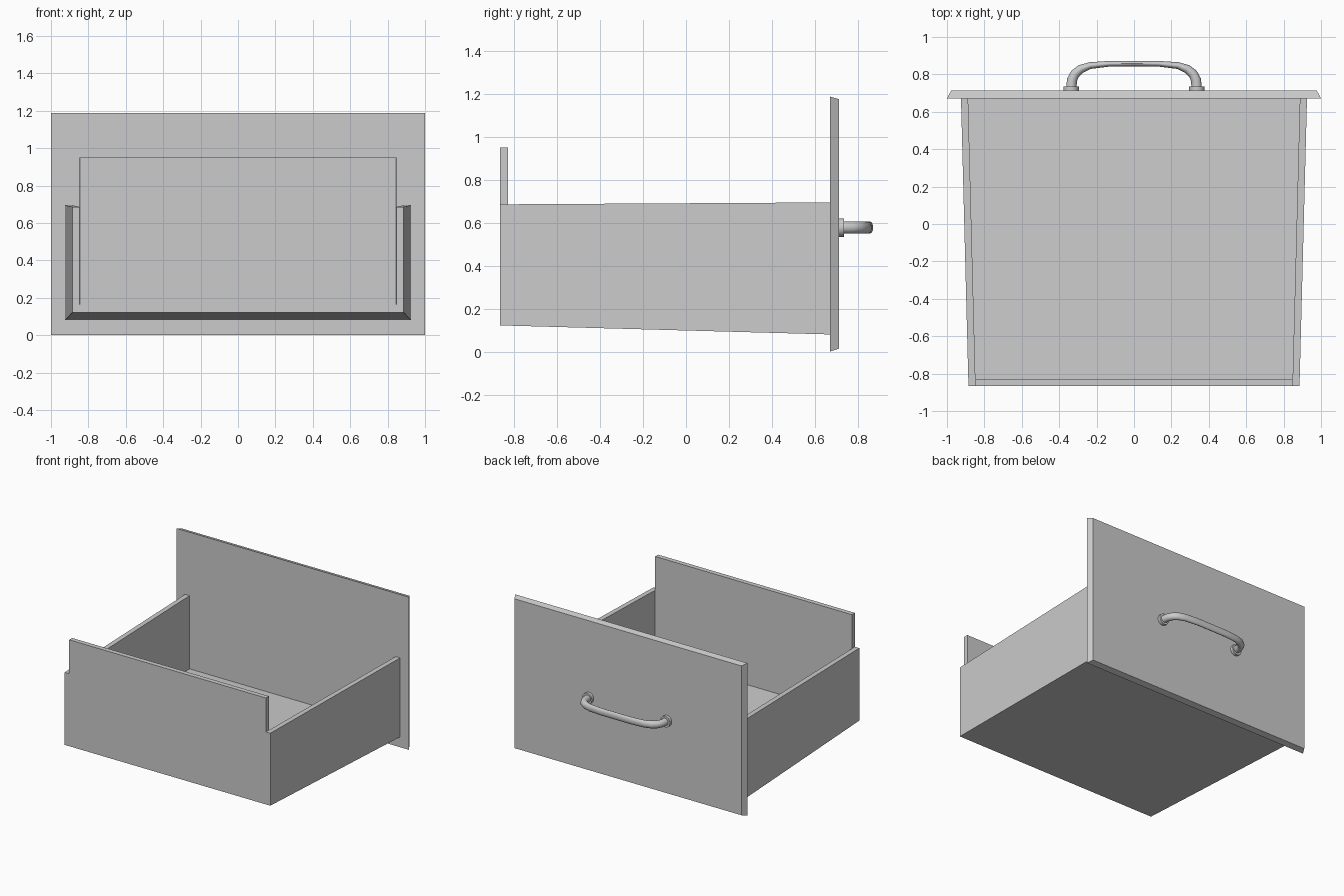
import bpy, bmesh, math
from mathutils import Vector

if "Cube" in bpy.data.objects:
    bpy.data.objects.remove(bpy.data.objects["Cube"])

Y_BACK, Y_FRONT = -0.867, 0.672


def finish(name, bm, smooth=False):
    bmesh.ops.recalc_face_normals(bm, faces=bm.faces)
    mesh = bpy.data.meshes.new(name)
    bm.to_mesh(mesh)
    bm.free()
    ob = bpy.data.objects.new(name, mesh)
    bpy.context.collection.objects.link(ob)
    if smooth:
        bpy.context.view_layer.objects.active = ob
        ob.select_set(True)
        bpy.ops.object.shade_smooth_by_angle(angle=math.radians(40))
        ob.select_set(False)
    return ob


def loft(name, rings, smooth=False):
    """Join matching rings of points into a capped solid."""
    bm = bmesh.new()
    loops = [[bm.verts.new(p) for p in ring] for ring in rings]
    n = len(loops[0])
    for a, b in zip(loops, loops[1:]):
        for i in range(n):
            j = (i + 1) % n
            bm.faces.new((a[i], a[j], b[j], b[i]))
    bm.faces.new(loops[0])
    bm.faces.new(loops[-1])
    return finish(name, bm, smooth)


def rect(y, x, z0, z1):
    return [(-x, y, z0), (x, y, z0), (x, y, z1), (-x, y, z1)]


# Bevel-edged face panel
loft("face_panel", [rect(Y_FRONT, 1.0, 0.0, 1.188), rect(0.714, 0.977, 0.014, 1.176)])

# Open tray: floor and two sides as one tapered U-shaped section
def tray_section(y, x, z0, floor, top, t=0.038):
    half = [(x, z0), (x, top), (x - t, top), (x - t, floor)]
    pts = half + [(-px, pz) for px, pz in reversed(half)]
    return [(px, y, pz) for px, pz in pts]

loft("tray", [tray_section(Y_BACK, 0.885, 0.122, 0.165, 0.686),
              tray_section(Y_FRONT, 0.925, 0.08, 0.125, 0.695)])

# Tall end wall between the sides
loft("end_wall", [rect(Y_BACK, 0.846, 0.15, 0.95), rect(-0.83, 0.847, 0.15, 0.95)])

# Handle bar: oval section swept along a bow; (x, y, in-plane radius)
HZ = 0.578
half = [(0.335, 0.73, 0.028), (0.331, 0.772, 0.027), (0.315, 0.803, 0.026),
        (0.284, 0.829, 0.023), (0.235, 0.847, 0.018), (0.13, 0.857, 0.015)]
path = half + [(0, 0.857, 0.014)] + [(-x, y, r) for x, y, r in reversed(half)]
rings = []
for i, (x, y, r) in enumerate(path):
    a, b = path[max(i - 1, 0)], path[min(i + 1, len(path) - 1)]
    d = Vector((b[0] - a[0], b[1] - a[1], 0)).normalized()
    if i in (0, len(path) - 1):
        d = Vector((0, 1 if i == 0 else -1, 0))
    side = Vector((-d.y, d.x, 0))
    rings.append([Vector((x, y, HZ)) + side * r * math.cos(t) + Vector((0, 0, 0.028 * math.sin(t)))
                  for t in (k * math.tau / 16 for k in range(16))])
loft("handle_bar", rings, smooth=True)

# Round mounting plates under the handle ends
for label, s in (("left", -1), ("right", 1)):
    circle = [(0.041 * math.cos(k * math.tau / 16), 0.043 * math.sin(k * math.tau / 16)) for k in range(16)]
    loft("handle_plate_" + label,
         [[(s * 0.336 + cx, y, HZ + cz) for cx, cz in circle] for y in (0.71, 0.736)], smooth=True)
